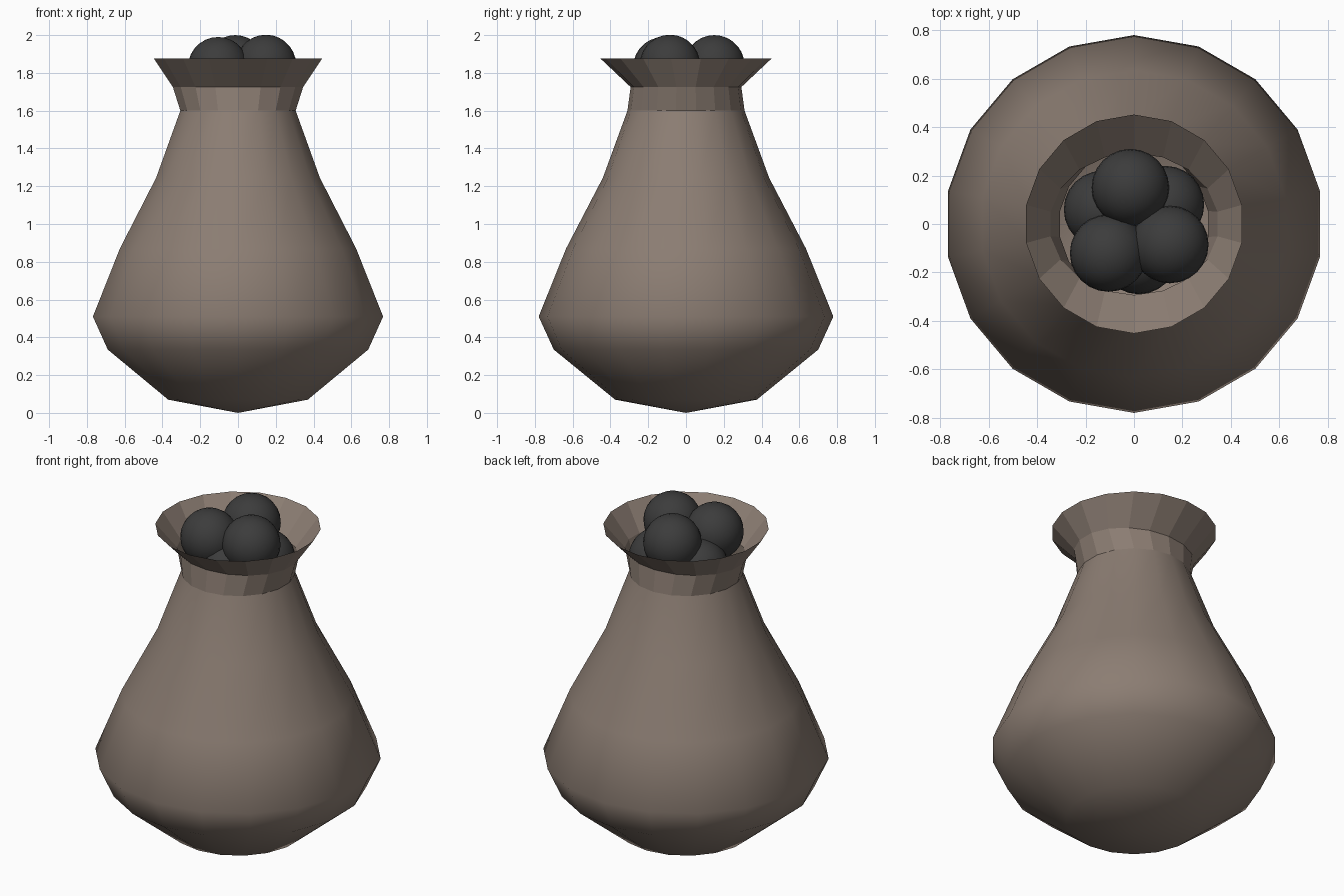
import bpy, bmesh, math

if "Cube" in bpy.data.objects:
    bpy.data.objects.remove(bpy.data.objects["Cube"])

SIDES = 18


def material(name, rgb):
    m = bpy.data.materials.new(name)
    m.diffuse_color = (*rgb, 1)
    m.use_nodes = True
    m.node_tree.nodes["Principled BSDF"].inputs["Base Color"].default_value = m.diffuse_color
    return m


cloth = material("brown cloth", (0.26, 0.205, 0.17))
coal = material("charcoal", (0.045, 0.045, 0.045))


def lathe(name, rings, mat, smooth, tip=None):
    """Skin rings given as (x radius, y radius, z); tip closes the bottom."""
    bm = bmesh.new()
    loops = []
    for rx, ry, z in rings:
        loop = []
        for k in range(SIDES):
            a = math.pi / 2 + 2 * math.pi * k / SIDES
            loop.append(bm.verts.new((rx * math.cos(a), ry * math.sin(a), z)))
        loops.append(loop)
    for lo, hi in zip(loops, loops[1:]):
        for k in range(SIDES):
            n = (k + 1) % SIDES
            bm.faces.new((lo[k], lo[n], hi[n], hi[k]))
    if tip is not None:
        t = bm.verts.new((0, 0, tip))
        for k in range(SIDES):
            bm.faces.new((t, loops[0][(k + 1) % SIDES], loops[0][k]))
    for f in bm.faces:
        f.smooth = smooth
    me = bpy.data.meshes.new(name)
    bm.to_mesh(me)
    bm.free()
    me.materials.append(mat)
    ob = bpy.data.objects.new(name, me)
    bpy.context.collection.objects.link(ob)
    return ob


# Sack body, smooth
body = [(0.375, 0.07), (0.70, 0.335), (0.78, 0.51), (0.635, 0.87),
        (0.44, 1.245), (0.31, 1.6)]
lathe("sack_body", [(r, r, z) for r, z in body], cloth, True, tip=0.0)

# Gathered neck (oval) and flared mouth, faceted
lathe("sack_neck_and_mouth", [(0.31, 0.31, 1.6), (0.35, 0.293, 1.725),
                              (0.452, 0.452, 1.875)], cloth, False)

# Lumps filling the mouth: three on top, three below
lumps = [(-0.015, 0.15, 1.84), (-0.105, -0.12, 1.83), (0.148, -0.085, 1.842),
         (-0.13, 0.06, 1.69), (0.13, 0.08, 1.69), (0.02, -0.13, 1.68)]
for i, p in enumerate(lumps):
    bpy.ops.mesh.primitive_uv_sphere_add(segments=24, ring_count=14, radius=0.16, location=p)
    ob = bpy.context.object
    ob.name = f"lump_{i + 1}"
    ob.data.materials.append(coal)
    bpy.ops.object.shade_smooth()
